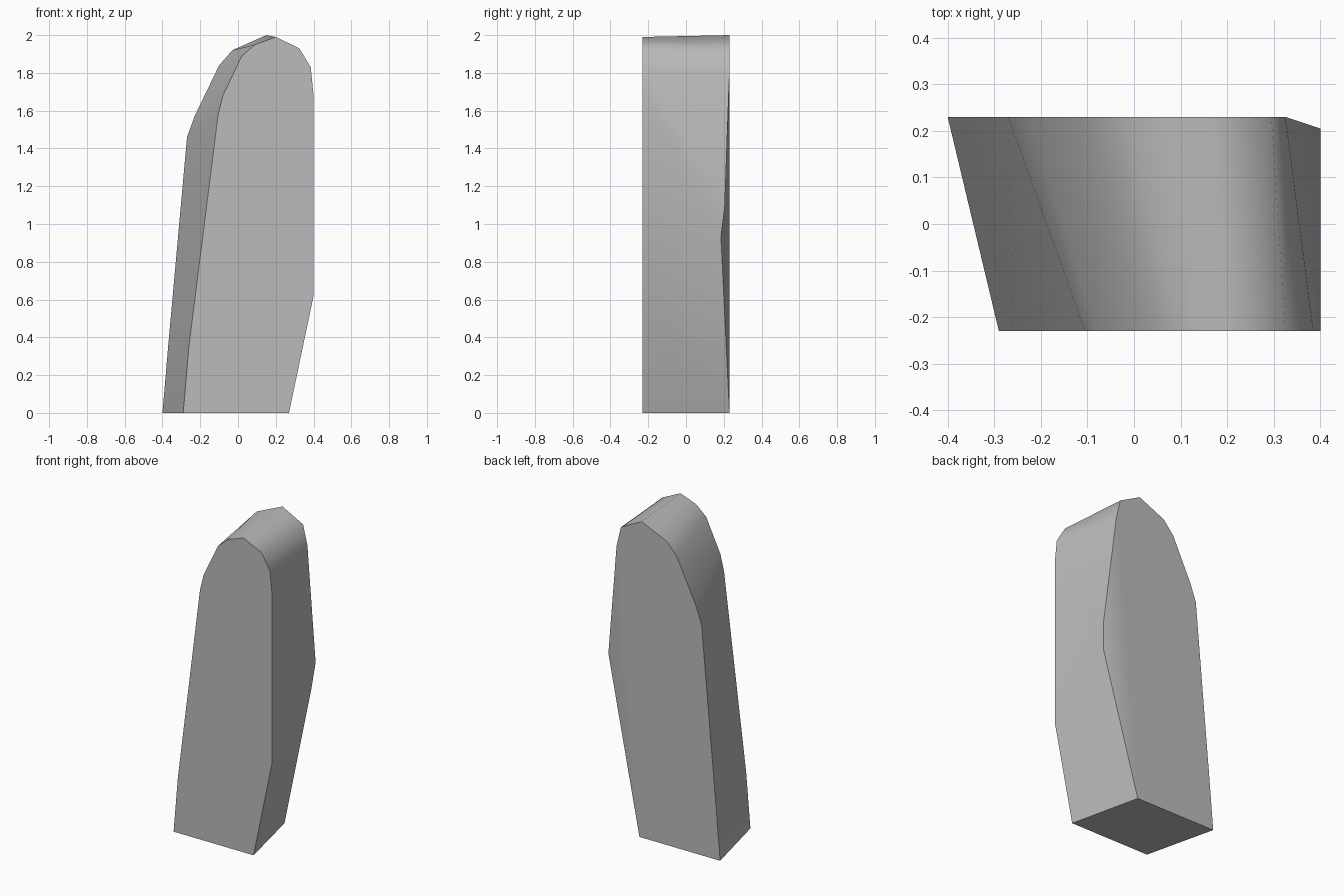
import bpy
import bmesh
import math

cube = bpy.data.objects.get("Cube")
if cube:
    bpy.data.objects.remove(cube, do_unlink=True)

HALF_DEPTH = 0.23

# Matching outlines (x, z), from the lower right foot over the rounded top
front_outline = [
    (-.29, 0), (-.26, .35), (-.105, 1.58), (-.08, 1.68), (.02, 1.89), (.09, 1.95),
    (.2, 1.99), (.325, 1.93), (.385, 1.83), (.4, 1.68), (.4, .62), (.27, 0),
]
back_outline = [
    (-.4, 0), (-.37, .35), (-.27, 1.46), (-.23, 1.57), (-.1, 1.84), (-.03, 1.92),
    (.15, 2), (.295, 1.925), (.325, 1.8), (.4, 1.09), (.385, .93), (.165, 0),
]
# Back edge points that bend forward into a shallow bevel
bevel_depth = {9: 0.205, 10: 0.185}


def make_material(name, colour):
    material = bpy.data.materials.new(name)
    material.use_nodes = True
    material.diffuse_color = colour
    shader = material.node_tree.nodes["Principled BSDF"]
    shader.inputs["Base Color"].default_value = colour
    shader.inputs["Roughness"].default_value = 0.8
    return material


def loft_block(name, front, back, material):
    """Skin two matching outlines and cap both ends."""
    bm = bmesh.new()
    front_ring = [bm.verts.new((x, -HALF_DEPTH, z)) for x, z in front]
    back_ring = [bm.verts.new((x, bevel_depth.get(i, HALF_DEPTH), z))
                 for i, (x, z) in enumerate(back)]
    count = len(front_ring)
    for i in range(count):
        j = (i + 1) % count
        bm.faces.new((front_ring[i], front_ring[j], back_ring[j], back_ring[i]))
    # Flat front, flat back and the folded bevel beside it
    bm.faces.new(front_ring)
    fold = min(bevel_depth) - 1
    bm.faces.new(back_ring[:fold + 1] + [back_ring[-1]])
    bm.faces.new(back_ring[fold:])
    bmesh.ops.recalc_face_normals(bm, faces=bm.faces)

    mesh = bpy.data.meshes.new(name)
    bm.to_mesh(mesh)
    bm.free()
    mesh.materials.append(material)
    block = bpy.data.objects.new(name, mesh)
    bpy.context.collection.objects.link(block)
    return block


stone_grey = make_material("stone grey", (0.5, 0.5, 0.5, 1))
slab = loft_block("standing_slab", front_outline, back_outline, stone_grey)

# Soft rounded sides with crisp end faces
bpy.ops.object.select_all(action="DESELECT")
slab.select_set(True)
bpy.context.view_layer.objects.active = slab
bpy.ops.object.shade_smooth_by_angle(angle=math.radians(52))
